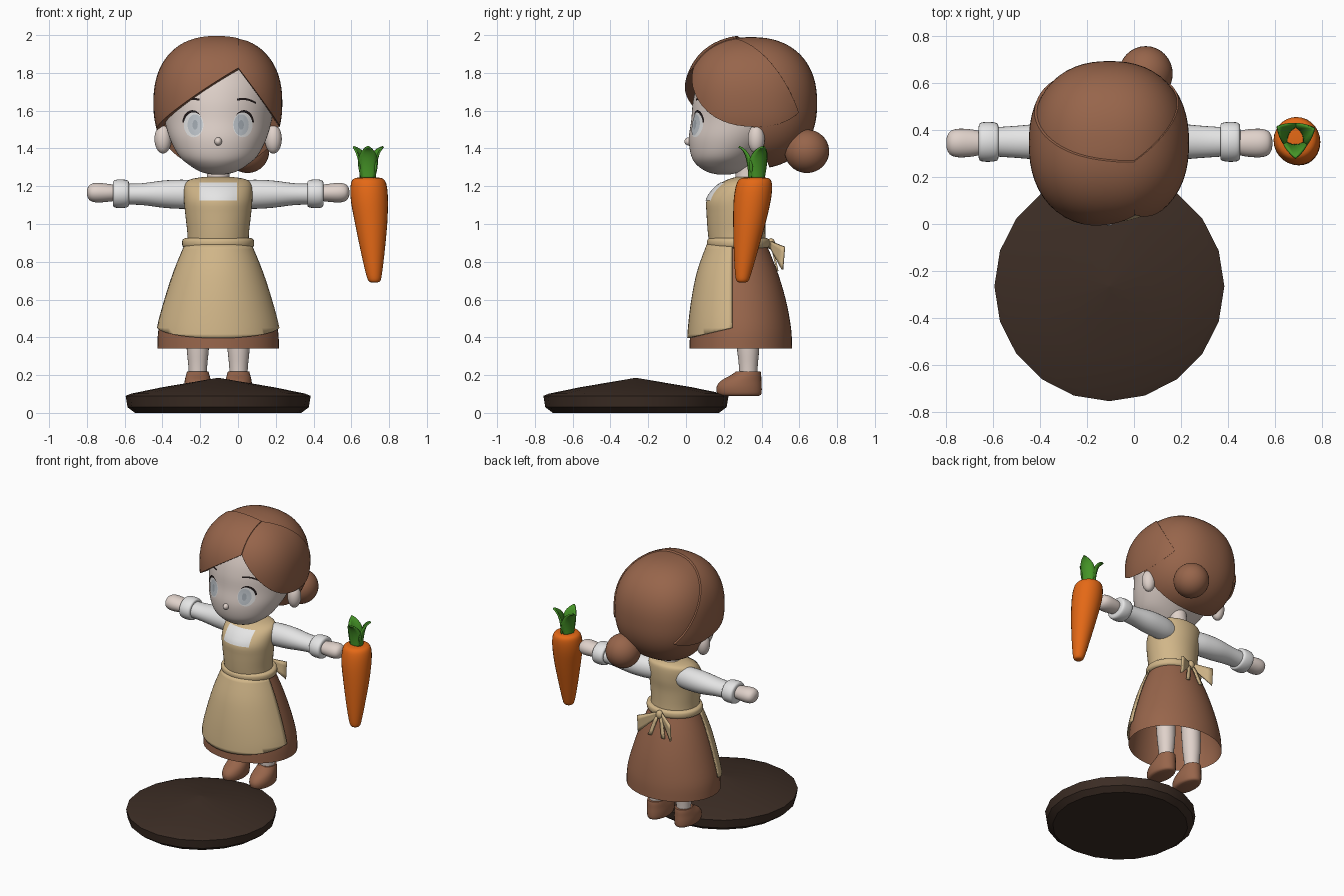
import bpy, bmesh, math
from mathutils import Vector
from mathutils.bvhtree import BVHTree

if "Cube" in bpy.data.objects:
    bpy.data.objects.remove(bpy.data.objects["Cube"])

CX = -0.105  # centre line of the figure


def material(name, r, g, b):
    m = bpy.data.materials.new(name)
    m.diffuse_color = (r, g, b, 1)
    m.use_nodes = True
    m.node_tree.nodes["Principled BSDF"].inputs["Base Color"].default_value = m.diffuse_color
    return m


SKIN = material("skin", .74, .64, .59)
BROWN = material("brown", .31, .13, .07)
TAN = material("tan", .64, .47, .25)
WHITE = material("white", .78, .78, .78)
ORANGE = material("orange", .78, .14, .008)
GREEN = material("green", .06, .30, .02)
SOIL = material("soil", .045, .026, .018)
GREY = material("iris grey", .52, .56, .60)
DARKGREY = material("pupil grey", .36, .40, .44)
BLACK = material("black", .015, .01, .01)


def finish(name, bm, mat, angle=40, solid=0, bevel=0):
    bmesh.ops.recalc_face_normals(bm, faces=bm.faces)
    me = bpy.data.meshes.new(name)
    bm.to_mesh(me)
    bm.free()
    me.materials.append(mat)
    ob = bpy.data.objects.new(name, me)
    bpy.context.collection.objects.link(ob)
    bpy.ops.object.select_all(action='DESELECT')
    ob.select_set(True)
    bpy.context.view_layer.objects.active = ob
    bpy.ops.object.shade_smooth_by_angle(angle=math.radians(angle))
    if solid:
        m = ob.modifiers.new("thickness", 'SOLIDIFY')
        m.thickness, m.offset = solid, 0
    if bevel:
        m = ob.modifiers.new("round edges", 'BEVEL')
        m.width, m.segments, m.angle_limit = bevel, 3, math.radians(40)
    return ob


def refine(rings, n):
    """Catmull-Rom smoothing of the ring list."""
    out = []
    for i in range(len(rings) - 1):
        p = [rings[max(0, min(len(rings) - 1, i + k))] for k in (-1, 0, 1, 2)]
        for j in range(n):
            t = j / n
            out.append(tuple(.5 * (2 * b + (c - a) * t + (2 * a - 5 * b + 4 * c - d) * t * t
                                   + (3 * b - a - 3 * c + d) * t ** 3) for a, b, c, d in zip(*p)))
    return out + [rings[-1]]


def loft(rings, n=40, sub=4, axis='z', cap=True):
    """Rings are (height, centre 1, centre 2, radius 1, radius 2)."""
    bm = bmesh.new()
    loops = []
    for h, c1, c2, r1, r2 in refine(rings, sub):
        loop = []
        for k in range(n):
            a = 2 * math.pi * k / n
            p, q = c1 + r1 * math.cos(a), c2 + r2 * math.sin(a)
            loop.append(bm.verts.new((p, q, h) if axis == 'z' else (h, p, q)))
        loops.append(loop)
    for a, b in zip(loops, loops[1:]):
        for k in range(n):
            bm.faces.new((a[k], a[(k + 1) % n], b[(k + 1) % n], b[k]))
    if cap:
        bm.faces.new(loops[0])
        bm.faces.new(loops[-1])
    return bm


def cut(bm, pts, keep, fill=True):
    """Cut by the plane through three points, keeping the side of one point."""
    a, b, c = map(Vector, pts)
    n = (b - a).cross(c - a).normalized()
    if n.dot(Vector(keep) - a) > 0:
        n = -n
    bmesh.ops.bisect_plane(bm, geom=bm.verts[:] + bm.edges[:] + bm.faces[:], dist=1e-5,
                           plane_co=a, plane_no=n, clear_outer=True)
    if fill:
        bmesh.ops.holes_fill(bm, edges=[e for e in bm.edges if e.is_boundary], sides=0)


def grid(name, f, nu, nv, mat, solid=0):
    bm = bmesh.new()
    v = [[bm.verts.new(f(i / nu, j / nv)) for j in range(nv + 1)] for i in range(nu + 1)]
    for i in range(nu):
        for j in range(nv):
            bm.faces.new((v[i][j], v[i + 1][j], v[i + 1][j + 1], v[i][j + 1]))
    bmesh.ops.remove_doubles(bm, verts=bm.verts, dist=1e-5)
    return finish(name, bm, mat, 60, solid)


def decal(name, tree, f, nu, nv, mat, lift):
    """Thin plate that follows the front of a surface."""
    def g(u, v):
        x, z = f(u, v)
        hit = tree.ray_cast(Vector((x, -2, z)), Vector((0, 1, 0)))[0]
        return (x, (hit.y if hit else .2) - lift, z)
    return grid(name, g, nu, nv, mat)


def ball(centre, radii, p=2.0, seg=40, ringn=28):
    bm = bmesh.new()
    bmesh.ops.create_uvsphere(bm, u_segments=seg, v_segments=ringn, radius=1)
    for v in bm.verts:
        k = sum(abs(c) ** p for c in v.co) ** (-1 / p)
        v.co = [c + x * k * r for c, x, r in zip(centre, v.co, radii)]
    return bm


# soil mound
finish("soil_mound", loft([(0, CX, -.265, .44, .44), (.03, CX, -.265, .48, .48), (.09, CX, -.265, .49, .49),
                           (.102, CX, -.265, .46, .46), (.135, CX, -.265, .30, .30),
                           (.185, CX, -.265, .005, .005)], 20, 1), SOIL, 30)

# skirt and apron
skirt = [(.34, .29, .322, .272), (.45, .29, .315, .266), (.6, .285, .275, .243),
         (.75, .278, .225, .205), (.89, .275, .168, .152)]
finish("skirt", loft([(z, CX, cy, rx, ry) for z, cy, rx, ry in skirt], 48, 4, cap=False), BROWN)
apron = loft([(z, CX, cy, rx + .01, ry + .01) for z, cy, rx, ry in skirt], 48, 4, cap=False)
cut(apron, [(0, .245, 0), (1, .245, 0), (0, .245, 1)], (0, 0, 0), False)
cut(apron, [(0, .03, .40), (1, .03, .40), (0, .245, .45)], (0, .1, 1), False)
finish("apron", apron, TAN, solid=.008)

# bodice, shirt front, neck
bodice = loft([(.88, CX, .275, .162, .15), (.95, CX, .268, .163, .152), (1.05, CX, .265, .174, .156),
               (1.13, CX, .27, .181, .16), (1.2, CX, .295, .178, .135), (1.235, CX, .32, .15, .10),
               (1.25, CX, .33, .07, .06)], 48)
tree = BVHTree.FromBMesh(bodice)
finish("bodice", bodice, TAN)
decal("shirt_front", tree, lambda u, v: (CX - .1 + .2 * u, 1.125 + .095 * v), 10, 8, WHITE, .005)
finish("neck", loft([(1.2, CX, .325, .066, .066), (1.28, CX, .32, .058, .058), (1.4, CX, .31, .058, .058)]), SKIN)

# belt and bow
finish("belt", loft([(.872, CX, .277, .172, .15), (.88, CX, .277, .187, .163), (.9, CX, .277, .191, .167),
                     (.918, CX, .277, .187, .163), (.926, CX, .277, .172, .15)], 48, 2), TAN)
finish("bow_knot", ball((CX, .45, .895), (.025, .022, .03), seg=16, ringn=10), TAN)
for s, side in ((-1, "left"), (1, "right")):
    grid(side + "_bow_wing", lambda u, v: (CX + s * (.01 + .12 * u), .445 + .075 * u - .01 * u * v,
                                          .91 - .03 * u - v * (.03 + .09 * u)), 4, 4, TAN, .012)
    grid(side + "_bow_tail", lambda u, v: (CX + s * (.005 + .035 * u + .025 * v), .455 + .03 * u,
                                          .88 - .13 * u), 4, 2, TAN, .01)

# arms, legs
for s, side in ((-1, "left"), (1, "right")):
    def limb(rings):
        return loft([(CX + s * t, y, z, ry, rz) for t, y, z, ry, rz in rings], 28, 4, 'x')
    finish(side + "_sleeve", limb([(.10, .34, 1.155, .065, .07), (.17, .345, 1.157, .075, .077),
                                   (.28, .35, 1.158, .077, .073), (.4, .35, 1.158, .068, .058),
                                   (.49, .35, 1.158, .062, .055)]), WHITE)
    finish(side + "_cuff", limb([(.473, .35, 1.16, .06, .055), (.478, .35, 1.16, .079, .07),
                                 (.515, .35, 1.16, .085, .076), (.552, .35, 1.16, .079, .07),
                                 (.558, .35, 1.16, .05, .045)]), WHITE)
    finish(side + "_hand", limb([(.53, .345, 1.165, .045, .04), (.58, .345, 1.165, .057, .047),
                                 (.64, .345, 1.166, .061, .052), (.675, .345, 1.166, .052, .044),
                                 (.691, .345, 1.166, .03, .025), (.695, .345, 1.166, .005, .005)]), SKIN)
    lx = CX + s * .108
    finish(side + "_leg", loft([(.16, lx, .33, .045, .045), (.25, lx, .33, .05, .05),
                                (.36, lx, .328, .06, .06), (.55, lx, .32, .065, .065)], 24), SKIN)
    finish(side + "_shoe", loft([(.09, lx, .285, .052, .1), (.1, lx, .283, .066, .116),
                                 (.135, lx, .281, .072, .12), (.17, lx, .292, .069, .107),
                                 (.2, lx, .318, .062, .08), (.22, lx, .33, .056, .065)], 28, 3), BROWN)

# head
head = loft([(z, CX, cy, rx, ry) for z, cy, rx, ry in
             [(1.262, .2, .03, .03), (1.275, .2, .09, .085), (1.31, .2, .15, .14), (1.36, .215, .207, .187),
              (1.45, .265, .255, .25), (1.55, .32, .284, .292), (1.65, .34, .298, .303), (1.75, .35, .295, .288),
              (1.85, .35, .25, .24), (1.92, .35, .15, .15), (1.94, .35, .05, .05)]], 64, 5)
tree = BVHTree.FromBMesh(head)
finish("head", head, SKIN, 60)
finish("nose", ball((CX, .018, 1.437), (.02, .027, .022), seg=16, ringn=12), SKIN)

# ears and face
for s, side in ((-1, "left"), (1, "right")):
    finish(side + "_ear", ball((CX + s * .292, .372, 1.45), (.045, .045, .077), seg=24, ringn=16), SKIN)
    ex, ez = CX + s * .13, 1.525

    def oval(rx, rz, dx=0):
        return lambda u, v: (ex + dx + u * rx * math.cos(2 * math.pi * v), ez + u * rz * math.sin(2 * math.pi * v))

    def lash(u, v):
        a = math.radians(10 + 135 * v)
        r = 1 + .22 * u * math.sin(math.pi * min(1, .25 + .8 * v))
        return ex + s * .052 * r * math.cos(a), ez + .066 * r * math.sin(a)
    decal(side + "_eye_white", tree, oval(.052, .066), 4, 28, WHITE, .003)
    decal(side + "_iris", tree, oval(.04, .056, -s * .008), 4, 28, GREY, .005)
    decal(side + "_pupil", tree, oval(.014, .026, -s * .008), 2, 20, DARKGREY, .007)
    decal(side + "_lash", tree, lash, 2, 20, BLACK, .006)
    decal(side + "_eyebrow", tree, lambda u, v: (ex + s * (-.03 + .10 * u),
                                                ez + .128 + .012 * math.sin(3 * u) - .02 * u + .011 * v),
          10, 1, BLACK, .004)

# hair: back cap, two swept front locks, bun
HC = (CX, .345, 1.64)


def hair(k):
    return ball(HC, (.343 * k, .36 * k, .36 * k), 2.3, 56, 40)


cap = hair(.97)
cut(cap, [(0, .2, 1.9), (1, .2, 1.9), (0, .45, 1.28)], (0, .7, 1.8))
finish("hair_back", cap, BROWN)
part = [(.002, 0, 0), (.002, 1, 0), (.002, 0, 1)]
lock = hair(1)
cut(lock, part, (-.3, 0, 0))
cut(lock, [(0, 0, 1.83), (-.29, .07, 1.63), (-.42, .38, 1.5)], (-.3, .1, 1.9))
cut(lock, [(0, .26, 1.99), (-.4, .5, 1.7), (0, .66, 1.4)], (-.3, .1, 1.8))
finish("hair_front_left", lock, BROWN, bevel=.015)
lock = hair(.99)
cut(lock, part, (.3, 0, 0))
cut(lock, [(0, 0, 1.83), (.13, .1, 1.65), (.23, .37, 1.5)], (.2, .2, 1.85))
cut(lock, [(0, .26, 1.99), (.2, .5, 1.8), (.05, .65, 1.4)], (.2, .2, 1.85))
finish("hair_front_right", lock, BROWN, bevel=.015)
finish("hair_bun", ball((.05, .64, 1.385), (.115, .118, .115), seg=32, ringn=20), BROWN)

# carrot and its leaves
finish("carrot", loft([(.69, .722, .298, .012, .012), (.7, .722, .299, .032, .032), (.75, .719, .304, .045, .045),
                       (.86, .713, .317, .064, .064), (1.0, .705, .335, .085, .085), (1.12, .696, .35, .098, .098),
                       (1.2, .692, .36, .096, .096), (1.238, .69, .364, .08, .08), (1.247, .69, .365, .04, .04)],
                      28), ORANGE)
for i, deg in enumerate((150, 270, 25)):
    a = math.radians(deg)

    def leaf(u, v):
        w = .05 * math.sin(math.pi * (.2 + .79 * u)) * (2 * v - 1)
        r = .035 + .055 * u * u - 8 * w * w
        return (.688 + r * math.cos(a) - w * math.sin(a), .37 + r * math.sin(a) + w * math.cos(a),
                1.23 + .18 * math.sin(u * 1.45))
    grid("carrot_leaf_%d" % (i + 1), leaf, 10, 4, GREEN, .01)
